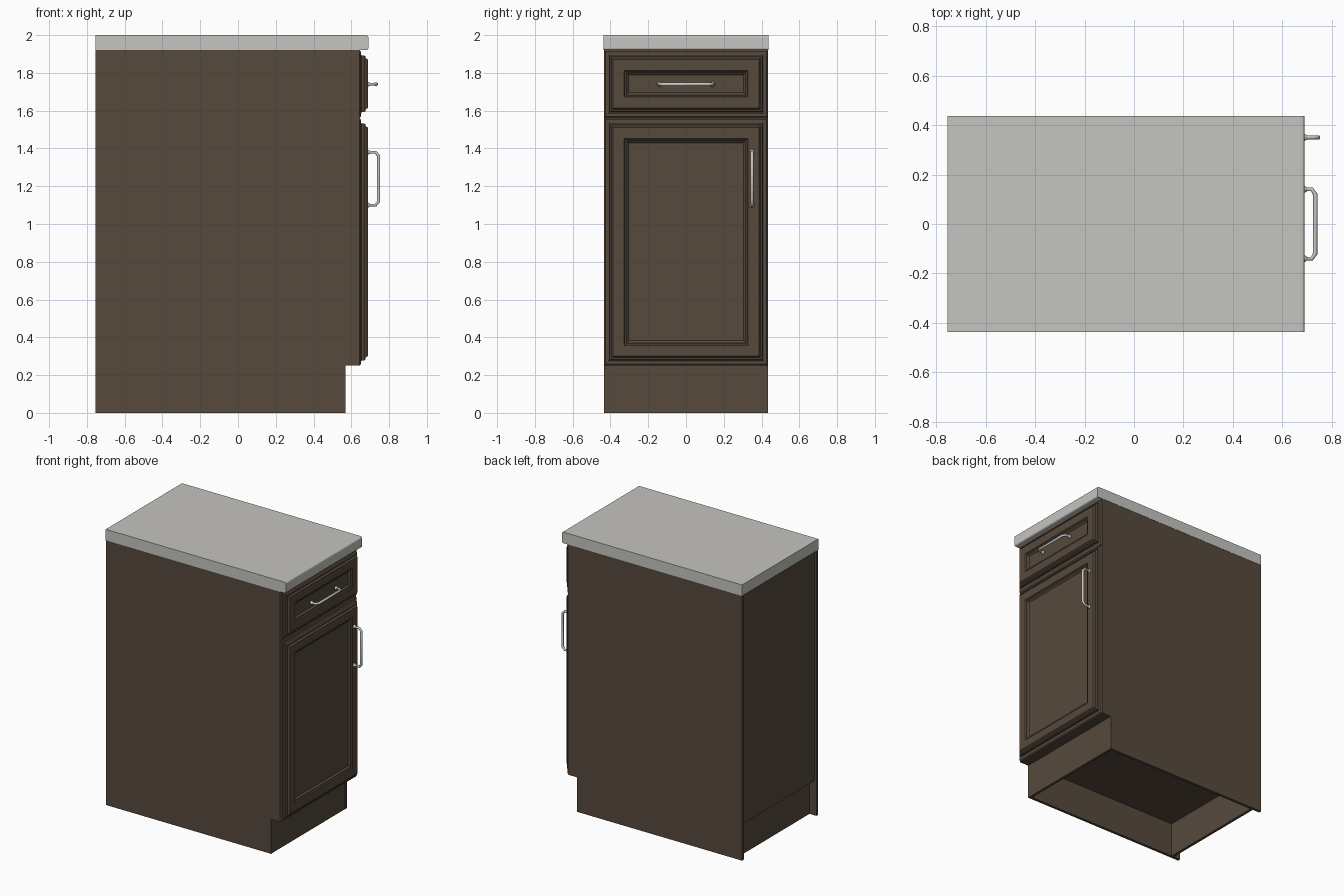
import bpy, bmesh
from mathutils import Vector

cube = bpy.data.objects.get("Cube")
if cube:
    bpy.data.objects.remove(cube, do_unlink=True)


def material(name, rgb, metallic=0.0):
    m = bpy.data.materials.new(name)
    m.use_nodes = True
    m.diffuse_color = (*rgb, 1)
    bsdf = m.node_tree.nodes["Principled BSDF"]
    bsdf.inputs["Base Color"].default_value = (*rgb, 1)
    bsdf.inputs["Roughness"].default_value = 0.6
    return m


WOOD = material("dark brown wood", (0.095, 0.067, 0.047))
STONE = material("light grey stone", (0.56, 0.555, 0.525))
METAL = material("brushed metal", (0.58, 0.58, 0.57))

HALF = 0.435          # half width of the cabinet
BACK = -0.755
TOP = 1.92
KICK = 0.25           # height of the toe space
BOARD = 0.02


def finish(name, bm, mat):
    bmesh.ops.recalc_face_normals(bm, faces=bm.faces)
    mesh = bpy.data.meshes.new(name)
    bm.to_mesh(mesh)
    bm.free()
    ob = bpy.data.objects.new(name, mesh)
    bpy.context.collection.objects.link(ob)
    mesh.materials.append(mat)
    return ob


def box(name, x, y, z, mat=WOOD):
    bm = bmesh.new()
    bmesh.ops.create_cube(bm, size=1)
    for v in bm.verts:
        v.co = [lo + (c + 0.5) * (hi - lo) for c, (lo, hi) in zip(v.co, (x, y, z))]
    return finish(name, bm, mat)


def extrude_outline(name, outline, y0, y1):
    """Board cut from an x-z outline, extruded along y."""
    bm = bmesh.new()
    face = bm.faces.new([bm.verts.new((x, y0, z)) for x, z in outline])
    out = bmesh.ops.extrude_face_region(bm, geom=[face])
    verts = [g for g in out["geom"] if isinstance(g, bmesh.types.BMVert)]
    bmesh.ops.translate(bm, verts=verts, vec=(0, y1 - y0, 0))
    return finish(name, bm, WOOD)


def moulded_panel(name, half, z0, z1, steps):
    """Mitred panel: nested rectangles, each step an (inset, x) pair."""
    bm = bmesh.new()
    rings = []
    for inset, x in steps:
        h, a, b = half - inset, z0 + inset, z1 - inset
        rings.append([bm.verts.new(p) for p in
                      ((x, -h, a), (x, h, a), (x, h, b), (x, -h, b))])
    for r, s in zip(rings, rings[1:]):
        for i in range(4):
            j = (i + 1) % 4
            bm.faces.new((r[i], r[j], s[j], s[i]))
    bm.faces.new(rings[-1])
    bm.faces.new(rings[0][::-1])
    return finish(name, bm, WOOD)


def pull(name, centre, axis, reach):
    """Bar pull with chamfered corners and flared feet."""
    c, a, out = Vector(centre), Vector(axis), Vector((1, 0, 0))
    path = [(-0.14, 0), (-0.14, reach * 0.72), (-0.12, reach),
            (0.12, reach), (0.14, reach * 0.72), (0.14, 0)]
    cu = bpy.data.curves.new(name, "CURVE")
    cu.dimensions = "3D"
    cu.bevel_depth = 0.009
    cu.bevel_resolution = 3
    cu.use_fill_caps = True

    def spline(points, radius):
        sp = cu.splines.new("POLY")
        sp.points.add(len(points) - 1)
        for p, (t, d), r in zip(sp.points, points, radius):
            p.co = (*(c + a * t + out * d), 1)
            p.radius = r

    spline(path, [0.8, 0.9, 1, 1, 0.9, 0.8])
    for s in (-0.14, 0.14):
        spline([(s, 0), (s, 0.006), (s, 0.014)], [1.6, 1.5, 0.9])
    ob = bpy.data.objects.new(name, cu)
    bpy.context.collection.objects.link(ob)
    cu.materials.append(METAL)


# Carcass: notched sides, recessed back, floor, toe board and rear rail
side = [(BACK, 0), (0.57, 0), (0.57, KICK), (0.62, KICK), (0.62, TOP), (BACK, TOP)]
for name, s in (("left_side_panel", 1), ("right_side_panel", -1)):
    extrude_outline(name, side, s * HALF, s * (HALF - BOARD))
inner = (-HALF + BOARD, HALF - BOARD)
box("back_panel", (BACK + 0.015, BACK + 0.03), inner, (KICK, TOP))
box("cabinet_floor", (BACK + 0.02, 0.62), inner, (KICK, KICK + BOARD))
box("toe_board", (0.55, 0.569), inner, (0, KICK))
box("rear_rail", (-0.70, -0.68), inner, (0, KICK))

# Face frames behind the drawer and the door
frame = [(0, 0.62), (0, 0.643), (0.008, 0.65), (0.022, 0.65), (0.03, 0.655)]
moulded_panel("drawer_frame", HALF, 1.56, TOP, frame)
moulded_panel("door_frame", HALF, KICK, 1.56, frame)

# Drawer and door fronts with recessed centres
front = [(0, 0.65), (0, 0.668), (0.006, 0.675), (0.014, 0.675), (0.022, 0.687),
         (0.08, 0.687), (0.086, 0.68), (0.092, 0.68), (0.104, 0.668)]
moulded_panel("drawer_front", 0.408, 1.592, 1.893, front)
moulded_panel("door_front", 0.408, 0.278, 1.533, front)

# Pulls
pull("drawer_pull", (0.685, 0, 1.74), (0, 1, 0), 0.048)
pull("door_pull", (0.685, 0.35, 1.24), (0, 0, 1), 0.06)

# Countertop with eased front edges
counter = box("countertop", (BACK, 0.69), (-HALF - 0.002, HALF + 0.002), (TOP, 2), STONE)
bm = bmesh.new()
bm.from_mesh(counter.data)
edges = [e for e in bm.edges if all(v.co.x > 0 for v in e.verts)
         and abs(e.verts[0].co.z - e.verts[1].co.z) < 0.01]
bmesh.ops.bevel(bm, geom=edges, offset=0.012, segments=3, affect="EDGES", profile=0.5)
bm.to_mesh(counter.data)
bm.free()
